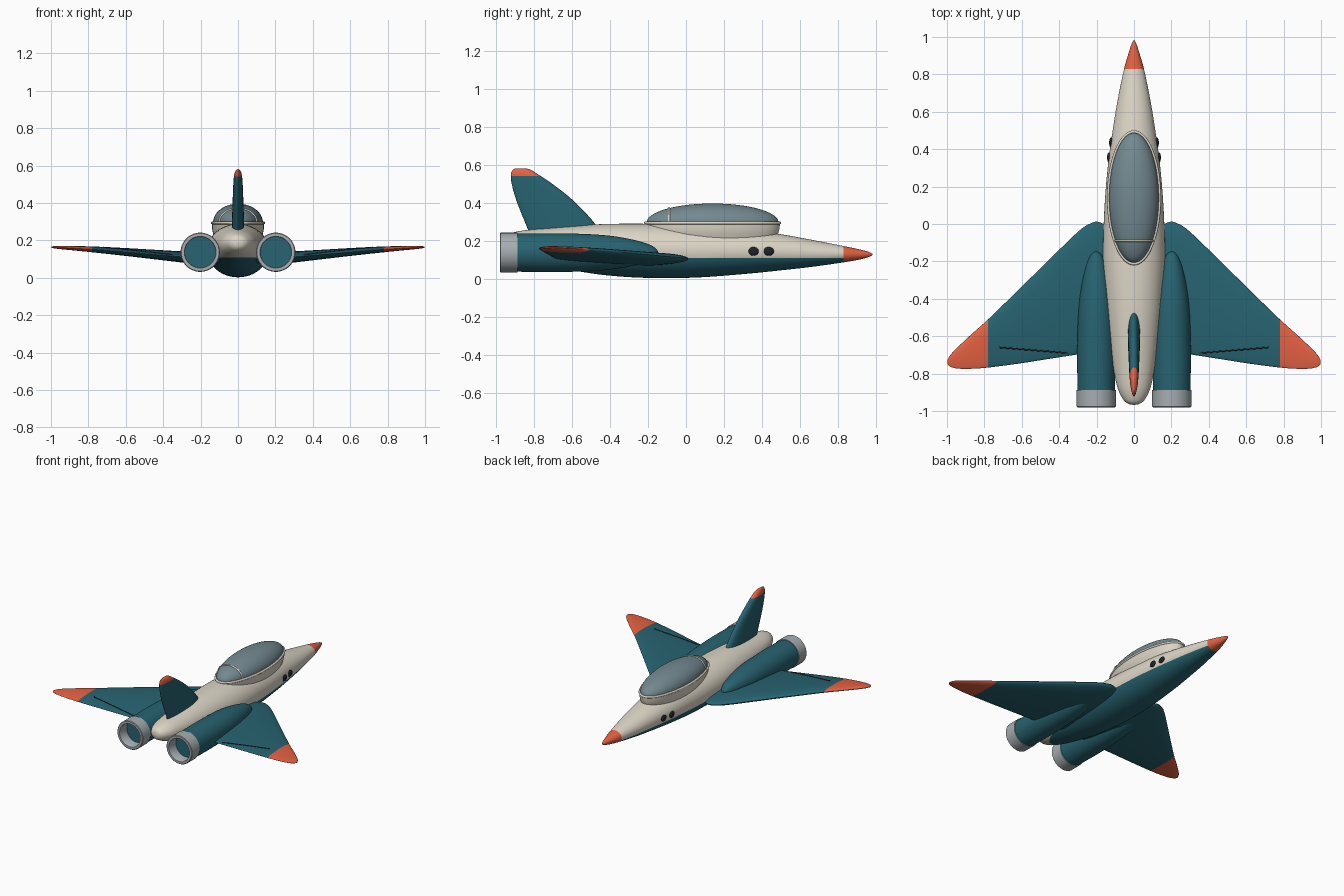
import bpy, bmesh, math
from mathutils import Vector

if "Cube" in bpy.data.objects:
    bpy.data.objects.remove(bpy.data.objects["Cube"])

TAU = 2 * math.pi


def material(name, rgb):
    m = bpy.data.materials.new(name)
    m.diffuse_color = (*rgb, 1)
    m.use_nodes = True
    m.node_tree.nodes["Principled BSDF"].inputs["Base Color"].default_value = m.diffuse_color
    return m


CREAM = material("cream", (0.72, 0.67, 0.57))
TEAL = material("teal", (0.02, 0.125, 0.165))
ORANGE = material("orange", (0.78, 0.12, 0.055))
METAL = material("metal", (0.38, 0.42, 0.44))
GLASS = material("glass", (0.17, 0.25, 0.28))
DARK = material("dark", (0.012, 0.016, 0.02))


def spline(rows, steps=5):
    """Catmull-Rom through a list of equal-length tuples."""
    out = []
    for i in range(len(rows) - 1):
        a, b, c, d = (rows[max(0, min(len(rows) - 1, i + k))] for k in (-1, 0, 1, 2))
        for s in range(steps):
            t = s / steps
            out.append(tuple(0.5 * (2 * q + (r - p) * t + (2 * p - 5 * q + 4 * r - w) * t * t
                                    + (3 * q - p - 3 * r + w) * t ** 3)
                             for p, q, r, w in zip(a, b, c, d)))
    return out + [rows[-1]]


def finish(bm, name, mats, paints=(), mirror=False, angle=40):
    """paints: (plane point, plane normal, material index) for the side the normal points to."""
    for co, no, _ in paints:
        bmesh.ops.bisect_plane(bm, geom=bm.verts[:] + bm.edges[:] + bm.faces[:],
                               plane_co=co, plane_no=no, dist=1e-5)
    bmesh.ops.recalc_face_normals(bm, faces=bm.faces[:])
    for f in bm.faces:
        c = f.calc_center_median()
        for co, no, index in paints:
            if (c - Vector(co)).dot(Vector(no)) > 0:
                f.material_index = index
    me = bpy.data.meshes.new(name)
    bm.to_mesh(me)
    bm.free()
    ob = bpy.data.objects.new(name, me)
    bpy.context.collection.objects.link(ob)
    for m in mats:
        me.materials.append(m)
    bpy.ops.object.select_all(action='DESELECT')
    ob.select_set(True)
    bpy.context.view_layer.objects.active = ob
    bpy.ops.object.shade_smooth_by_angle(angle=math.radians(angle))
    if mirror:
        ob.modifiers.new("mirror", 'MIRROR')
    return ob


def loft(rings, closed=False):
    """Skin a list of rings; caps the ends, or joins last to first when closed."""
    bm = bmesh.new()
    vs = [[bm.verts.new(p) for p in r] for r in rings]
    n = len(vs[0])
    for a, b in list(zip(vs, vs[1:])) + ([(vs[-1], vs[0])] if closed else []):
        for i in range(n):
            bm.faces.new((a[i], a[(i + 1) % n], b[(i + 1) % n], b[i]))
    if not closed:
        bm.faces.new(vs[0])
        bm.faces.new(vs[-1])
    return bm


def ring(fn, n=48):
    return [fn(math.cos(TAU * i / n), math.sin(TAU * i / n)) for i in range(n)]


def body_ring(x, y, z, rx, rz):
    return ring(lambda c, s: (x + rx * c, y, z + rz * s))


# Fuselage: y, half width, bottom z, top z
stations = [(0.982, 0.003, 0.125, 0.131), (0.96, 0.014, 0.113, 0.142), (0.91, 0.03, 0.1, 0.155),
            (0.83, 0.053, 0.086, 0.172), (0.66, 0.088, 0.062, 0.205), (0.5, 0.114, 0.044, 0.234),
            (0.3, 0.141, 0.024, 0.262), (0.05, 0.16, 0.006, 0.28), (-0.2, 0.165, 0.004, 0.289),
            (-0.42, 0.152, 0.018, 0.288), (-0.6, 0.133, 0.045, 0.278), (-0.75, 0.113, 0.078, 0.265),
            (-0.87, 0.09, 0.112, 0.252), (-0.935, 0.06, 0.14, 0.235), (-0.96, 0.033, 0.16, 0.217),
            (-0.967, 0.004, 0.183, 0.19)]
finish(loft([body_ring(0, y, (b + t) / 2, w, (t - b) / 2) for y, w, b, t in spline(stations)]),
       "fuselage", [CREAM, TEAL, ORANGE],
       [((0, 0, 0.109), (0, 0, -1), 1), ((0, 0.83, 0), (0, 1, 0), 2)])

# Wings: x, leading y, trailing y, mid z, half thickness
wing_rows = [(0.08, -0.05, -0.66, 0.098, 0.036), (0.18, 0.008, -0.675, 0.104, 0.035),
             (0.23, 0.004, -0.685, 0.107, 0.034), (0.3, -0.042, -0.697, 0.112, 0.032),
             (0.46, -0.197, -0.722, 0.126, 0.027), (0.62, -0.354, -0.747, 0.14, 0.022),
             (0.775, -0.505, -0.767, 0.152, 0.017), (0.87, -0.59, -0.774, 0.158, 0.013),
             (0.94, -0.656, -0.773, 0.162, 0.01), (0.98, -0.698, -0.764, 0.164, 0.007),
             (0.998, -0.728, -0.748, 0.164, 0.003)]


def foil(c, s, lead, trail, half):
    return (lead + trail) / 2 + (lead - trail) / 2 * c, half * s * (0.9 + 0.25 * c)


def wing_ring(x, lead, trail, z, half):
    def point(c, s):
        y, dz = foil(c, s, lead, trail, half)
        return x, y, z + dz
    return ring(point)


wing = spline(wing_rows, 4)
finish(loft([wing_ring(*r) for r in wing]), "wings", [TEAL, ORANGE],
       [((0.78, 0, 0), (1, 0, 0), 1)], mirror=True)

# Flap seams lying on the upper wing skin
path = []
for x, lead, trail, z, half in wing:
    if 0.3 < x < 0.78:
        x = min(max(x, 0.35), 0.72)
        y = -0.69 + (x - 0.35) / 0.37 * 0.03
        c = max(-1, (y - (lead + trail) / 2) / ((lead - trail) / 2))
        path.append((x, y, z + foil(c, math.sqrt(1 - c * c), lead, trail, half)[1]))
finish(loft([ring(lambda c, s: (x, y + 0.004 * c, z + 0.003 * s), 8) for x, y, z in path]),
       "flap_seams", [DARK], mirror=True)

# Tail fin: z, leading y, trailing y, half thickness
fin_rows = [(0.2, -0.44, -0.81, 0.036), (0.285, -0.476, -0.843, 0.035), (0.41, -0.592, -0.893, 0.031),
            (0.5, -0.705, -0.918, 0.027), (0.545, -0.772, -0.922, 0.023), (0.567, -0.806, -0.917, 0.017),
            (0.578, -0.83, -0.905, 0.009), (0.581, -0.85, -0.89, 0.003)]


def fin_ring(z, lead, trail, half):
    def point(c, s):
        y, dx = foil(c, s, lead, trail, half)
        return dx, y, z
    return ring(point)


finish(loft([fin_ring(*r) for r in spline(fin_rows, 4)]), "tail_fin", [TEAL, ORANGE],
       [((0, 0, 0.542), (0, 0, 1), 1)], angle=60)

# Engine nacelles: y, radius
EX, EZ = 0.202, 0.137
nacelle = [(-0.147, 0.003), (-0.153, 0.016), (-0.175, 0.034), (-0.22, 0.053), (-0.3, 0.073),
           (-0.4, 0.089), (-0.52, 0.098), (-0.7, 0.102), (-0.9, 0.1)]
finish(loft([body_ring(EX, y, EZ, r, r) for y, r in spline(nacelle)]),
       "engine_nacelles", [TEAL], mirror=True)

# Exhaust nozzles
nozzle = [(-0.888, 0.105), (-0.976, 0.105), (-0.98, 0.101), (-0.98, 0.085), (-0.976, 0.082), (-0.888, 0.082)]
finish(loft([body_ring(EX, y, EZ, r, r) for y, r in nozzle], closed=True),
       "exhaust_nozzles", [METAL], mirror=True)

# Cockpit: ellipses about CY
CY, RX, RY, RIM = 0.14, 0.133, 0.347, 0.297


def cockpit_ring(rx, ry, z):
    return ring(lambda c, s: (rx * c, CY + ry * s, z), 64)


# Cockpit tub below the glass
finish(loft([cockpit_ring(RX + a, RY + b, z) for a, b, z in
             ((-0.02, -0.03, 0.18), (0, -0.002, 0.235), (0.006, 0.006, 0.265), (0.006, 0.008, RIM))]),
       "cockpit_tub", [CREAM])

# Canopy glass
arc = [i / 16 * math.pi / 2 for i in range(16)] + [1.56]
finish(loft([cockpit_ring(RX * math.cos(a), RY * math.cos(a), RIM + 0.099 * math.sin(a)) for a in arc]),
       "canopy_glass", [GLASS])

# Canopy rim and bow
rim = [cockpit_ring(RX + 0.004 + 0.008 * math.cos(a), RY + 0.006 + 0.008 * math.cos(a),
                    RIM - 0.003 + 0.008 * math.sin(a)) for a in [TAU * i / 12 for i in range(12)]]
finish(loft(rim, closed=True), "canopy_rim", [CREAM])

by = -0.09
k = math.sqrt(1 - ((by - CY) / RY) ** 2)
bow = []
for i in range(33):
    ca, sa = math.cos(math.pi * i / 32), math.sin(math.pi * i / 32)
    bow.append(ring(lambda c, s: ((RX * k + 0.006 * c) * ca, by + 0.006 * s,
                                  RIM + (0.099 * k + 0.006 * c) * sa), 10))
finish(loft(bow), "canopy_bow", [CREAM])

# Round side ports near the nose
for i, (y, x) in enumerate(((0.355, 0.133), (0.435, 0.122))):
    bm = bmesh.new()
    bmesh.ops.create_uvsphere(bm, u_segments=24, v_segments=12, radius=1)
    bmesh.ops.scale(bm, vec=(0.011, 0.028, 0.023), verts=bm.verts)
    bmesh.ops.translate(bm, vec=(x, y, 0.144), verts=bm.verts)
    finish(bm, f"side_ports_{i + 1}", [DARK], mirror=True)
